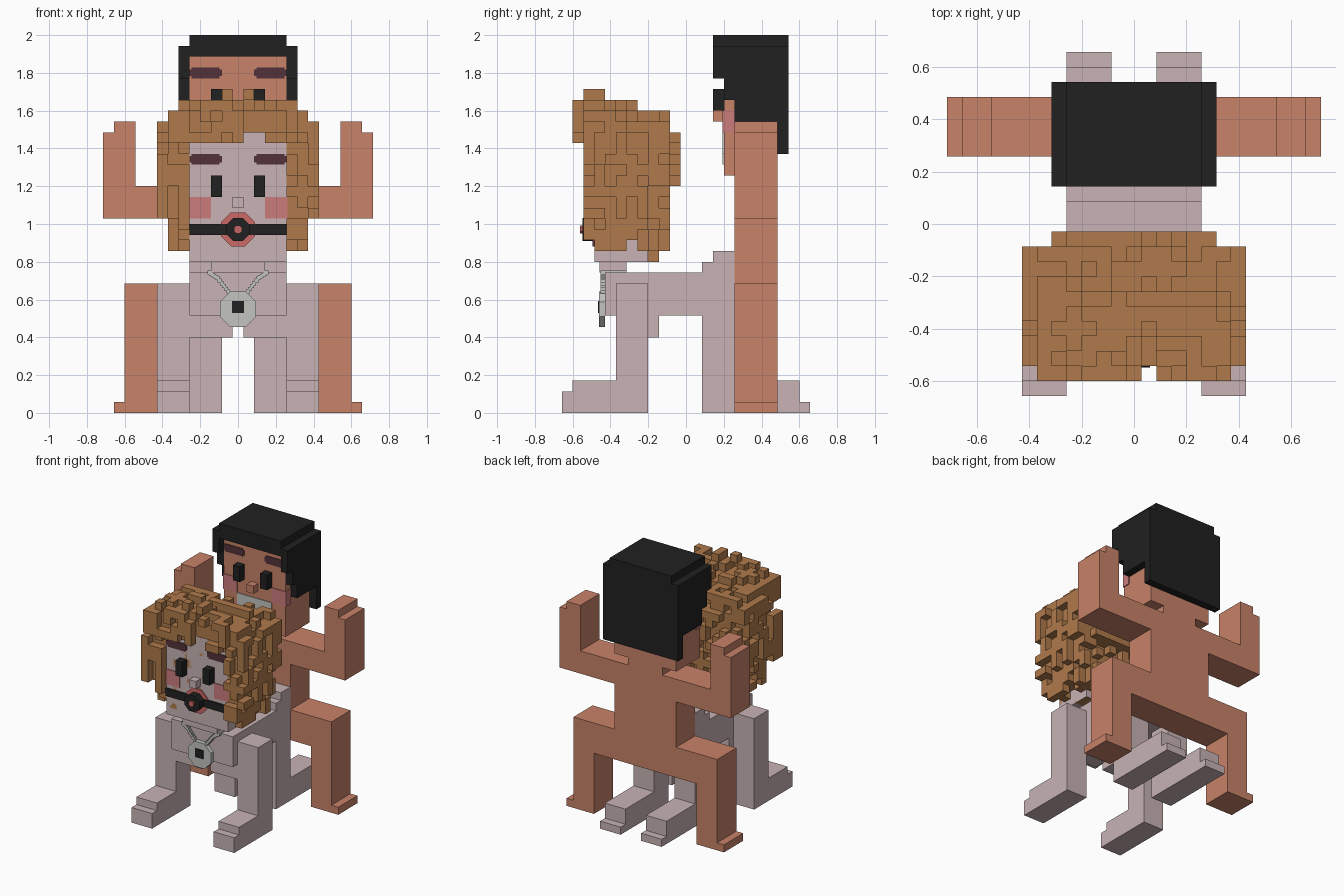
import bpy, bmesh, random
from math import pi
from mathutils import Matrix, Vector

U = 2 / 35  # one block
random.seed(4)

cube = bpy.data.objects.get("Cube")
if cube:
    bpy.data.objects.remove(cube, do_unlink=True)


def material(name, r, g, b):
    mat = bpy.data.materials.new(name)
    mat.use_nodes = True
    mat.diffuse_color = (r, g, b, 1)
    mat.node_tree.nodes["Principled BSDF"].inputs["Base Color"].default_value = (r, g, b, 1)
    return mat


TAN = material("tan skin", .58, .225, .14)
PALE = material("pale skin", .58, .45, .46)
BROWN = material("curly brown", .43, .195, .07)
BLACK = material("black", .015, .015, .015)
PINK = material("blush pink", .6, .2, .2)
RED = material("lip red", .6, .14, .13)
PLUM = material("brow plum", .085, .032, .042)
SILVER = material("silver", .55, .56, .53)


def finish(name, mat, bm):
    mesh = bpy.data.meshes.new(name)
    bm.to_mesh(mesh)
    bm.free()
    mesh.materials.append(mat)
    obj = bpy.data.objects.new(name, mesh)
    bpy.context.collection.objects.link(obj)
    return obj


def add_box(bm, x0, x1, y0, y1, z0, z1):
    size = Vector((x1 - x0, y1 - y0, z1 - z0)) * U
    centre = Vector((x0 + x1, y0 + y1, z0 + z1)) * U / 2
    bmesh.ops.create_cube(bm, size=1, matrix=Matrix.Translation(centre) @ Matrix.Diagonal(size).to_4x4())


def part(name, mat, *boxes, mirror=False):
    """Boxes in block units, optionally repeated on the other side."""
    bm = bmesh.new()
    for x0, x1, *rest in boxes:
        add_box(bm, x0, x1, *rest)
        if mirror:
            add_box(bm, -x1, -x0, *rest)
    return finish(name, mat, bm)


def disc(name, mat, radius, y0, y1, z, sides=8):
    """Flat polygon facing the front, standing between y0 and y1."""
    bm = bmesh.new()
    place = Matrix.Translation(Vector((0, y0 + y1, 2 * z)) * U / 2)
    turn = Matrix.Rotation(pi / 2, 4, "X") @ Matrix.Rotation(pi / sides, 4, "Z")
    bmesh.ops.create_cone(bm, cap_ends=True, segments=sides, radius1=radius * U,
                          radius2=radius * U, depth=(y1 - y0) * U, matrix=place @ turn)
    return finish(name, mat, bm)


def face(prefix, skin, y, z):
    """Head with eyes, nose, brows and blush; y is the face, z the chin."""
    t = .1
    part(prefix + " head", skin, (-4.5, 4.5, y, y + 5, z, z + 12))
    part(prefix + " nose", skin, (-.5, .5, y - 1, y, z + 5, z + 6))
    part(prefix + " eyes", BLACK, (1.5, 2.5, y - 1, y, z + 6, z + 8), mirror=True)
    part(prefix + " eyebrows", PLUM, (1.5, 4.5, y - t, y, z + 9.2, z + 9.8),
         (1.7, 4.3, y - t, y, z + 9, z + 10), mirror=True)
    part(prefix + " cheeks", PINK, (2.5, 4.5 + t, y - t, y + 1, z + 4, z + 6), mirror=True)


# Standing figure: body, raised arms and squatting legs
part("standing torso", TAN, (-4.5, 4.5, 4.5, 8.5, 8, 21), (-2.5, 2.5, 4.5, 8.5, 21, 22))
part("standing arms", TAN, (4.5, 12.5, 4.5, 8.5, 18, 21), (9.5, 12.5, 4.5, 8.5, 21, 26),
     (9.5, 11.5, 4.5, 8.5, 26, 27), mirror=True)
part("standing legs", TAN, (4.5, 10.5, 4.5, 8.5, 8, 12), (7.5, 10.5, 4.5, 8.5, 0, 8),
     (10.5, 11.5, 4.5, 8.5, 0, 1), mirror=True)

# Standing figure: face and short hair
face("standing", TAN, 3.5, 22)
part("standing mouth", SILVER, (-2.5, 2.5, 3.4, 3.5, 24, 26), (-1.5, 1.5, 3.4, 3.5, 23, 24))
part("short hair top", BLACK, (-4.5, 4.5, 2.5, 9.5, 33, 35), (-5.5, 5.5, 3.5, 9.5, 33, 34))
part("short hair sides", BLACK, (4.5, 5.5, 2.5, 3.5, 31, 34), (4.5, 5.5, 3.5, 4.5, 29, 34),
     (4.5, 5.5, 4.5, 8.5, 27, 34), mirror=True)
part("short hair back", BLACK, (-5.5, 5.5, 8.5, 9.5, 24, 34), (-4.5, 4.5, 8.5, 9.5, 34, 35))

# Kneeling figure: body and limbs
part("kneeling torso", PALE, (-4.5, 4.5, -7.5, 1.5, 9, 13), (-2.5, 2.5, -8, -5.5, 13, 14))
part("kneeling chest", PALE, (.5, 4.5, -6.5, -2.5, 7, 9), mirror=True)
part("kneeling hips", PALE, (-4.5, 4.5, 1.5, 4.5, 9, 14), (-4.5, 4.5, 2.5, 4.5, 14, 15))
part("kneeling legs", PALE, (1.5, 4.5, 1.5, 4.5, 0, 9), (1.5, 4.5, 4.5, 10.5, 0, 3),
     (1.5, 4.5, 10.5, 11.5, 0, 1), mirror=True)
part("kneeling arms", PALE, (4.5, 7.5, -6.5, -3.5, 0, 12), (4.5, 7.5, -10.5, -6.5, 0, 3),
     (4.5, 7.5, -11.5, -10.5, 0, 2), mirror=True)

# Kneeling figure: face, lips and mouth strap
face("kneeling", PALE, -8.5, 14)
disc("lips", RED, 1.7, -8.65, -8.5, 17)
part("mouth strap", BLACK, (-4.5, 4.5, -8.75, -8.5, 16.5, 17.5))
disc("mouth ball", BLACK, 1.15, -9.6, -8.5, 17)
disc("mouth ball centre", RED, .4, -9.8, -9.6, 17)

# Medallion with a dark stone and beaded chain
disc("medallion", SILVER, 1.8, -8.05, -7.5, 9.6)
disc("medallion stone", BLACK, .8, -8.15, -8.05, 9.8, sides=4)
beads = []
path = [Vector((.7, 0, 11)), Vector((1.9, 0, 12.5)), Vector((2.8, 0, 13.1))]
for a, b in zip(path, path[1:]):
    for i in range(6):
        p = a.lerp(b, i / 6)
        beads.append((p.x - .18, p.x + .18, -7.9, -7.5, p.z - .18, p.z + .18))
beads.append((2.5, 2.8, -7.8, -5.5, 13, 13.2))
part("medallion chain", SILVER, *beads, mirror=True)


# Curly hair: a rounded block mass with a ragged outer layer
def allowed(x, y, z):
    if not 14 <= z <= 28:
        return False
    width = 4 if z == 14 else 6 if z < 18 else 7 if z < 27 else 33 - z
    front = -6 if z == 14 else -8 if z == 15 else -9 if z < 25 else -10
    back = -3 if z == 14 else -2 if z < 21 else -1 if z < 26 else -2 if z < 28 else -5
    if y == -10:
        width = min(width, 6)
    if y == -1:
        width = min(width, 5)
    in_face = abs(x) <= 4 and y <= -9 and z < 25
    return abs(x) <= width and front <= y <= back and not in_face


SIDES = [Vector(d) for d in ((1, 0, 0), (-1, 0, 0), (0, 1, 0), (0, -1, 0), (0, 0, 1), (0, 0, -1))]


def neighbours(cell):
    return [tuple(int(v) for v in Vector(cell) + d) for d in SIDES]


cells = set()
for x in range(-7, 8):
    for y in range(-10, 0):
        for z in range(14, 29):
            inner = all(allowed(*n) for n in neighbours((x, y, z)))
            if allowed(x, y, z) and (inner or random.random() < .55):
                cells.add((x, y, z))
cells.update({(-1, -9, 29), (1, -9, 29), (-4, -8, 28), (1, -8, 29)})

bm = bmesh.new()
for cell in sorted(cells):
    centre = Vector(cell) + Vector((0, 0, .5))
    for d, n in zip(SIDES, neighbours(cell)):
        if n not in cells:
            a = Vector((d.y, d.z, d.x)) / 2
            b = d.cross(a)
            corners = (-a - b, a - b, a + b, b - a)
            bm.faces.new([bm.verts.new((centre + d / 2 + c) * U) for c in corners])
bmesh.ops.remove_doubles(bm, verts=bm.verts, dist=U / 100)
finish("curly hair", BROWN, bm)
